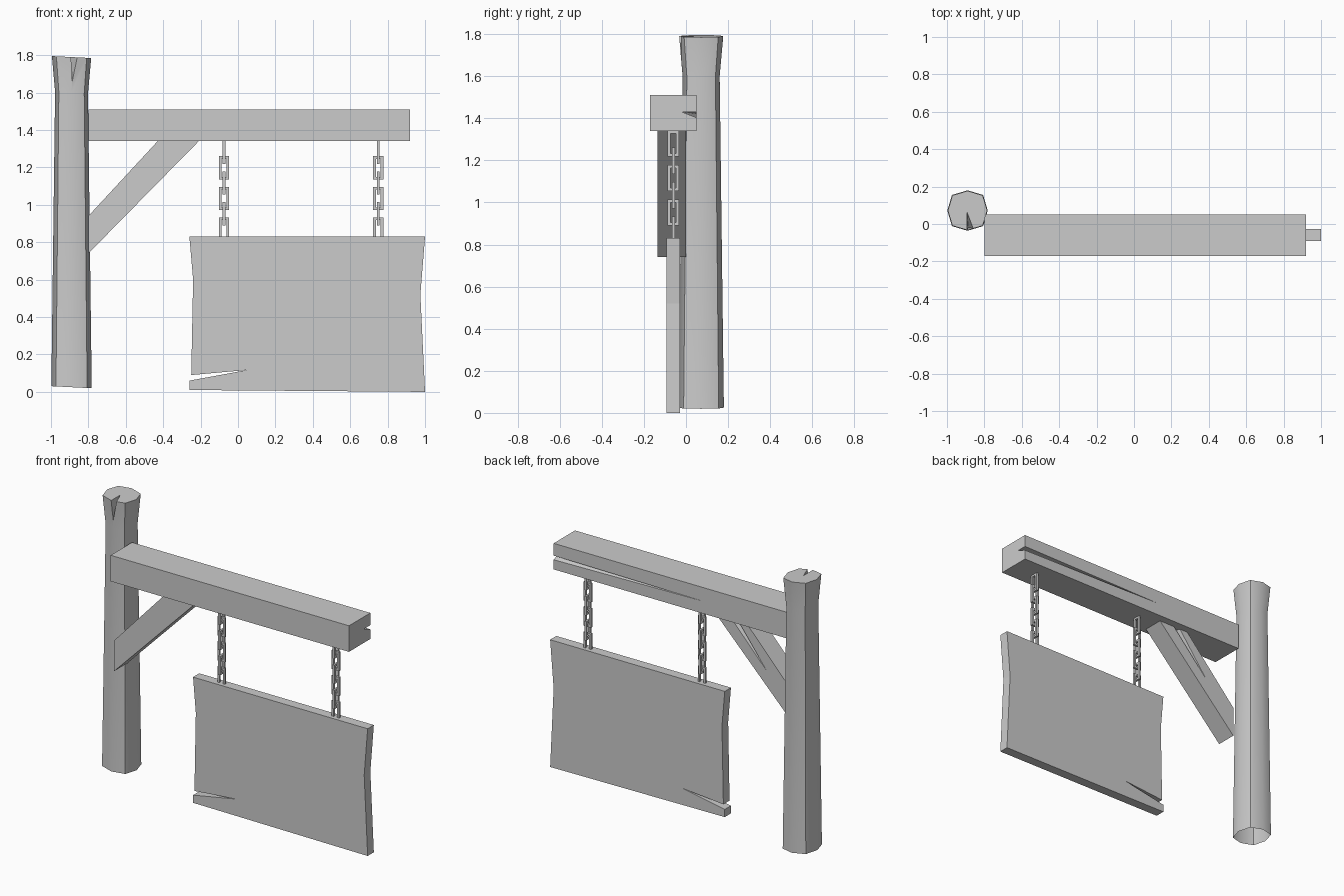
import bpy, bmesh, math
from mathutils import Vector, Matrix

if "Cube" in bpy.data.objects:
    bpy.data.objects.remove(bpy.data.objects["Cube"], do_unlink=True)

GREY = (0.6, 0.6, 0.6, 1)
mat = bpy.data.materials.new("plain grey")
mat.use_nodes = True
mat.diffuse_color = GREY
mat.node_tree.nodes["Principled BSDF"].inputs["Base Color"].default_value = GREY


def finish(name, bm):
    """Turn a bmesh into a named grey object."""
    bmesh.ops.recalc_face_normals(bm, faces=bm.faces)
    mesh = bpy.data.meshes.new(name)
    bm.to_mesh(mesh)
    bm.free()
    mesh.materials.append(mat)
    obj = bpy.data.objects.new(name, mesh)
    bpy.context.collection.objects.link(obj)
    return obj


def plank(name, outline, y0, y1):
    """Extrude an x-z outline from y0 to y1."""
    bm = bmesh.new()
    face = bm.faces.new([bm.verts.new((x, y0, z)) for x, z in outline])
    ext = bmesh.ops.extrude_face_region(bm, geom=[face])["geom"]
    bmesh.ops.translate(bm, vec=(0, y1 - y0, 0),
                        verts=[v for v in ext if isinstance(v, bmesh.types.BMVert)])
    return finish(name, bm)


def activate(obj):
    bpy.ops.object.select_all(action='DESELECT')
    obj.select_set(True)
    bpy.context.view_layer.objects.active = obj


def crack(obj, points):
    """Cut the convex hull of the points out of the object."""
    bm = bmesh.new()
    for p in points:
        bm.verts.new(p)
    bmesh.ops.convex_hull(bm, input=bm.verts)
    cutter = finish("crack_cutter", bm)
    cutter.hide_render = True
    mod = obj.modifiers.new("crack", 'BOOLEAN')
    mod.operation, mod.solver, mod.object = 'DIFFERENCE', 'EXACT', cutter
    activate(obj)
    bpy.ops.object.modifier_apply(modifier=mod.name)
    bpy.data.objects.remove(cutter, do_unlink=True)


# Post: eight-sided trunk with a flared, split top
bm = bmesh.new()
rings = []
for z, r in ((0.025, 0.108), (1.60, 0.088), (1.79, 0.105)):
    ring = []
    for i in range(8):
        a = i * math.pi / 4
        rr = r * (1.09 if i % 2 else 1)
        tilt = -0.05 * rr * math.cos(a)
        ring.append(bm.verts.new((-0.89 + rr * math.cos(a), 0.072 + rr * math.sin(a), z + tilt)))
    rings.append(ring)
for low, high in zip(rings, rings[1:]):
    for i in range(8):
        j = (i + 1) % 8
        bm.faces.new((low[i], low[j], high[j], high[i]))
bm.faces.new(rings[0])
bm.faces.new(rings[-1])
post = finish("post", bm)
crack(post, [(-0.895, 0.09, 1.83), (-0.895, -0.08, 1.83), (-0.83, -0.08, 1.83), (-0.883, -0.06, 1.60)])

# The post is open underneath
bm = bmesh.new()
bm.from_mesh(post.data)
bmesh.ops.delete(bm, geom=[f for f in bm.faces if f.normal.z < -0.8], context='FACES')
bm.to_mesh(post.data)
bm.free()
activate(post)
bpy.ops.object.shade_smooth_by_angle(angle=math.radians(40))

# Crossbeam with a long crack along its back
beam = plank("crossbeam", [(-0.8, 1.34), (0.92, 1.34), (0.92, 1.51), (-0.8, 1.51)], -0.17, 0.05)
crack(beam, [(0.93, -0.02, 1.43), (0.93, 0.07, 1.43), (0.93, 0.07, 1.395), (-0.24, 0.055, 1.42)])

# Diagonal brace with a crack in its back
brace = plank("brace", [(-0.8, 0.74), (-0.21, 1.34), (-0.43, 1.34), (-0.8, 0.94)], -0.135, 0)
crack(brace, [(-0.36, 0.01, 1.36), (-0.30, 0.01, 1.36), (-0.33, -0.06, 1.36), (-0.6, 0.004, 1.04)])

# Hanging board with waisted sides and a split lower corner
plank("sign_board", [(-0.26, 0.83), (-0.24, 0.60), (-0.25, 0.09), (0.05, 0.117), (-0.26, 0.06),
                     (-0.26, 0.01), (1, 0), (0.975, 0.52), (1, 0.83)], -0.092, -0.028)


# Chains: rectangular links turned alternately
def link(name, x, z, turned):
    bm = bmesh.new()
    bar, half_w, half_h = 0.007, 0.02, 0.055
    for s in (-1, 1):
        for centre, size in (((s * half_w, 0, 0), (2 * bar, 2 * bar, 2 * (half_h + bar))),
                             ((0, 0, s * half_h), (2 * (half_w - bar), 2 * bar, 2 * bar))):
            bmesh.ops.create_cube(bm, size=1, matrix=Matrix.Translation(centre) @ Matrix.Diagonal((*size, 1)))
    turn = Matrix.Rotation(math.pi / 2 if turned else 0, 4, 'Z')
    bm.transform(Matrix.Translation((x, -0.06, z)) @ turn)
    finish(name, bm)


for side, x in (("right", -0.075), ("left", 0.75)):
    for i in range(6):
        link(f"{side}_chain_link_{i + 1}", x, 1.28 - 0.082 * i, i % 2 == 0)
